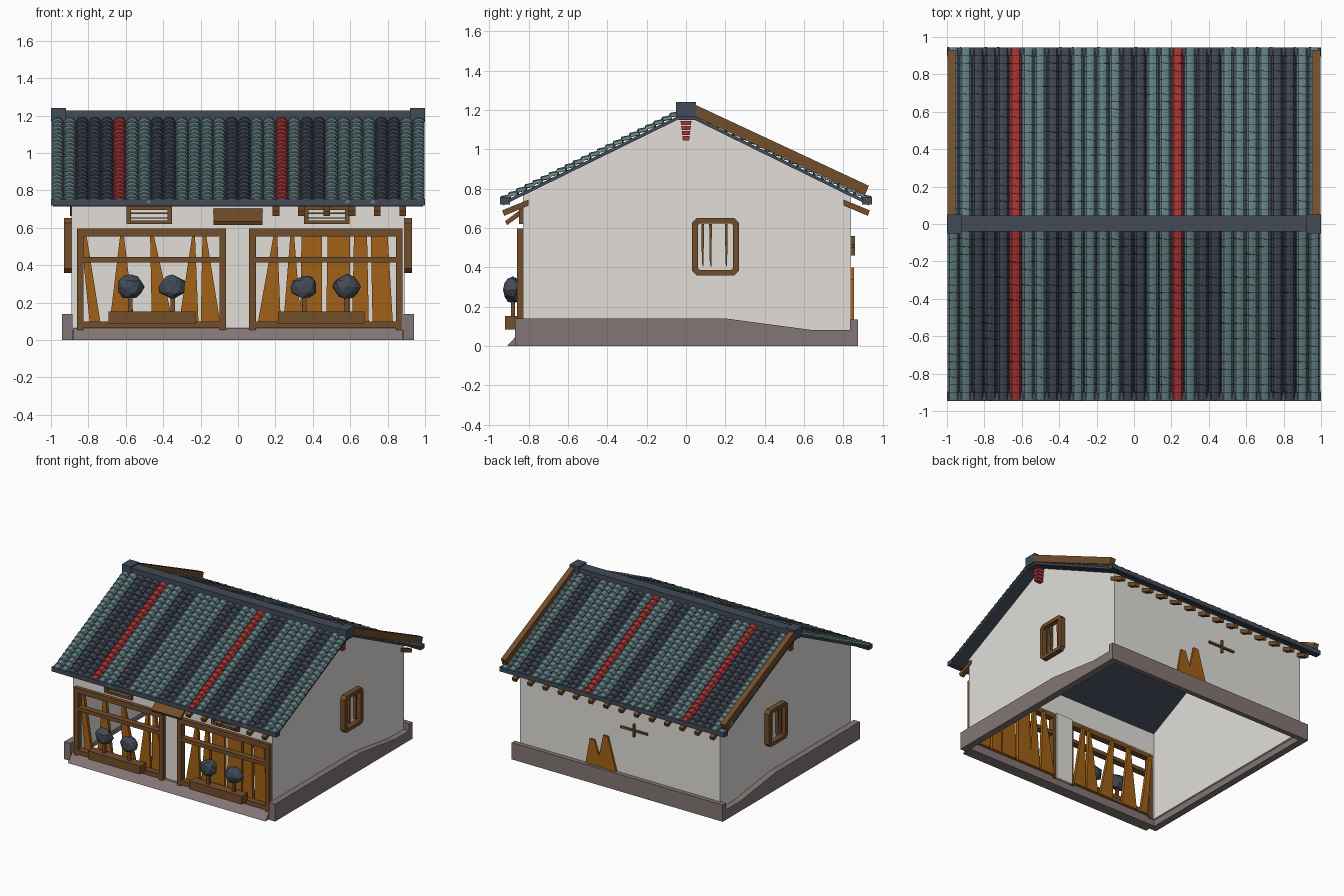
import bpy, bmesh, math, random
from mathutils import Matrix, Vector

random.seed(4)
if "Cube" in bpy.data.objects:
    bpy.data.objects.remove(bpy.data.objects["Cube"], do_unlink=True)


def material(name, *rgb):
    m = bpy.data.materials.new(name)
    m.use_nodes = True
    m.diffuse_color = (*rgb, 1)
    bsdf = m.node_tree.nodes["Principled BSDF"]
    bsdf.inputs["Base Color"].default_value = (*rgb, 1)
    bsdf.inputs["Roughness"].default_value = 0.9
    return m


plaster = material("plaster", 0.76, 0.74, 0.70)
stone = material("plinth_stone", 0.23, 0.18, 0.18)
timber = material("brown_timber", 0.17, 0.075, 0.024)
plank_wood = material("orange_wood", 0.36, 0.12, 0.008)
slate = material("ridge_slate", 0.055, 0.07, 0.095)
teal = material("teal_tile", 0.125, 0.215, 0.23)
dark = material("dark_tile", 0.05, 0.062, 0.088)
red = material("red_tile", 0.38, 0.035, 0.035)


def finish(name, bm, *mats):
    bmesh.ops.recalc_face_normals(bm, faces=bm.faces)
    mesh = bpy.data.meshes.new(name)
    bm.to_mesh(mesh)
    bm.free()
    ob = bpy.data.objects.new(name, mesh)
    bpy.context.collection.objects.link(ob)
    for m in mats:
        mesh.materials.append(m)
    return ob


def prism(name, pts, axis, a, b, mat):
    """Extrude a profile, (y, z) along x or (x, z) along y."""
    bm = bmesh.new()

    def place(p, d):
        return (d, p[0], p[1]) if axis == "x" else (p[0], d, p[1])
    va = [bm.verts.new(place(p, a)) for p in pts]
    vb = [bm.verts.new(place(p, b)) for p in pts]
    bm.faces.new(va)
    bm.faces.new(vb[::-1])
    n = len(pts)
    for i in range(n):
        j = (i + 1) % n
        bm.faces.new((va[i], vb[i], vb[j], va[j]))
    return finish(name, bm, mat)


def box(name, x0, x1, y0, y1, z0, z1, mat):
    return prism(name, [(x0, z0), (x1, z0), (x1, z1), (x0, z1)], "y", y0, y1, mat)


def plank(name, x0, x1, t0, t1, z0, z1, y0, y1, mat):
    """Tapered board: x0..x1 at the bottom, t0..t1 at the top."""
    return prism(name, [(x0, z0), (x1, z0), (t1, z1), (t0, z1)], "y", y0, y1, mat)


def roof_z(y, base=1.19):
    return base - 0.491 * abs(y)


# Plaster walls
for s in (-1, 1):
    gable = [(-0.83, 0.05), (0.84, 0.05), (0.84, 0.775), (0, 1.175), (-0.83, 0.775)]
    prism("gable_wall", gable, "x", s * 0.87, s * 0.89, plaster)
    box("front_corner", s * 0.85, s * 0.89, -0.83, -0.81, 0.05, 0.775, plaster)
box("back_wall", -0.89, 0.89, 0.82, 0.84, 0.05, 0.775, plaster)
box("front_header", -0.89, 0.89, -0.83, -0.81, 0.59, 0.775, plaster)
box("front_pillar", -0.08, 0.07, -0.83, -0.8, 0.05, 0.6, plaster)

# Stone plinth around an open floor
side = [(-0.87, 0), (0.87, 0), (0.87, 0.08), (0.65, 0.08), (0.2, 0.14), (-0.87, 0.14)]
for s in (-1, 1):
    prism("side_plinth", side, "x", s * 0.885, s * 0.94, stone)
box("back_plinth", -0.94, 0.94, 0.835, 0.875, 0, 0.135, stone)
prism("front_plinth", [(-0.91, 0), (-0.82, 0), (-0.82, 0.065), (-0.85, 0.065)],
      "x", -0.88, 0.88, stone)

# Roof boards, eave rails and ridge
for s in (-1, 1):
    board = [(0, 1.19), (s * 0.93, roof_z(0.93)), (s * 0.93, roof_z(0.93, 1.172)), (0, 1.172)]
    prism("roof_board", board, "x", -0.99, 0.99, slate)
    box("eave_rail", -1, 1, min(s * 0.895, s * 0.945), max(s * 0.895, s * 0.945),
        0.72, 0.755, slate)
    box("ridge_end", min(s * 0.92, s), max(s * 0.92, s), -0.05, 0.052, 1.165, 1.24, slate)
    barge = [(0.03, 1.235), (0.93, 0.815), (0.91, 0.765), (0.05, 1.165)]
    prism("barge_board", barge, "x", s * 0.955, s * 0.998, timber)
box("ridge_beam", -0.99, 0.99, -0.04, 0.045, 1.15, 1.228, slate)

# Overlapping curved tiles in coloured columns
COLS, ROWS = 30, 22
arch = [(-0.47, 0), (-0.3, 0.75), (0, 1), (0.3, 0.75), (0.47, 0)]
width = 2 / COLS
bm = bmesh.new()
for s in (-1, 1):
    for i in range(COLS):
        if i in (5, 18):
            colour = 2
        else:
            colour = 1 if i % 6 in (2, 3) or i == 4 else 0
        cx = -1 + (i + 0.5) * width
        for r in range(ROWS):
            y0 = 0.035 + r * 0.041
            y1 = min(y0 + 0.046, 0.943)
            skew = random.uniform(-0.006, 0.006)
            rings = []
            for y, lift in ((y0, 0.0), (y1, 0.013)):
                ring = []
                for u, h in arch:
                    yy = y + skew * u * 2
                    ring.append(bm.verts.new((cx + u * width, s * yy,
                                              roof_z(yy) + lift + h * 0.022)))
                rings.append(ring)
            foot = [bm.verts.new((cx + u * width, s * y1, roof_z(y1))) for u in (-0.47, 0.47)]
            a, b = rings
            faces = [bm.faces.new((a[k], a[k + 1], b[k + 1], b[k])) for k in range(4)]
            faces.append(bm.faces.new(b + foot[::-1]))
            for f in faces:
                f.material_index = colour
finish("roof_tiles", bm, teal, dark, red)

# Rafter ends
for k in range(14):
    x = -0.88 + k * 0.1354
    for s in (-1, 1):
        if s > 0 or x > 0.1:
            rafter = [(s * 0.8, 0.745), (s * 0.935, 0.69), (s * 0.925, 0.662), (s * 0.8, 0.715)]
            prism("rafter_end", rafter, "x", x - 0.018, x + 0.018, timber)

# Gable windows and stepped pendants
for s in (-1, 1):
    yc, zc = 0.15, 0.505

    def octagon(w, h, c):
        return [(yc + p, zc + q) for p, q in
                ((-w, -h + c), (-w + c, -h), (w - c, -h), (w, -h + c),
                 (w, h - c), (w - c, h), (-w + c, h), (-w, h - c))]
    outer, inner = octagon(0.12, 0.147, 0.025), octagon(0.088, 0.118, 0.008)
    bm = bmesh.new()
    loops = [[bm.verts.new((s * x, y, z)) for y, z in ring]
             for x, ring in ((0.885, outer), (0.93, outer), (0.93, inner), (0.885, inner))]
    for n in range(4):
        p, q = loops[n], loops[(n + 1) % 4]
        for k in range(8):
            j = (k + 1) % 8
            bm.faces.new((p[k], p[j], q[j], q[k]))
    finish("gable_window_frame", bm, timber)
    for y in (0.085, 0.125, 0.205):
        prism("gable_window_bar", [(y - 0.004, 0.42), (y + 0.004, 0.4), (y + 0.007, 0.62),
                                   (y - 0.007, 0.62)], "x", s * 0.89, s * 0.91, timber)
    for k in range(5):
        w = 0.028 - k * 0.003
        z = 1.15 - k * 0.026
        prism("gable_pendant", [(-w, z), (w, z), (w + 0.003, z + 0.021), (-w - 0.003, z + 0.021)],
              "x", s * 0.885, s * 0.945, red)

# Front timber frames, flower boxes and shrubs
for x0, x1, bx, shrubs in ((-0.86, -0.065, -0.46, (-0.575, -0.35)),
                           (0.06, 0.88, 0.445, (0.355, 0.58))):
    for z0, z1 in ((0.555, 0.597), (0.415, 0.445), (0.065, 0.1)):
        box("frame_rail", x0, x1, -0.86, -0.81, z0, z1, timber)
    for a in (x0, x1 - 0.035):
        box("frame_post", a, a + 0.035, -0.86, -0.81, 0.05, 0.597, timber)
    box("flower_box", bx - 0.232, bx + 0.232, -0.92, -0.845, 0.085, 0.152, timber)
    for x in shrubs:
        box("shrub_stem", x - 0.012, x + 0.012, -0.89, -0.87, 0.15, 0.25, timber)
        bm = bmesh.new()
        bmesh.ops.create_icosphere(bm, subdivisions=2, radius=1)
        for v in bm.verts:
            v.co *= random.uniform(0.82, 1.06)
        bmesh.ops.transform(bm, verts=bm.verts, matrix=Matrix.Translation((x, -0.88, 0.285))
                            @ Matrix.Diagonal((0.077, 0.052, 0.067, 1)))
        finish("shrub", bm, slate)

# Tapered and full boards inside the openings
for x0, x1, t0, t1 in ((-0.79, -0.73, -0.84, -0.81), (-0.69, -0.55, -0.63, -0.61),
                       (-0.46, -0.34, -0.47, -0.45), (-0.32, -0.21, -0.245, -0.23),
                       (-0.2, -0.09, -0.19, -0.17), (0.1, 0.23, 0.19, 0.21),
                       (0.24, 0.34, 0.28, 0.3), (0.33, 0.45, 0.34, 0.45),
                       (0.47, 0.6, 0.48, 0.6), (0.61, 0.7, 0.62, 0.69),
                       (0.72, 0.83, 0.71, 0.8)):
    plank("door_board", x0, x1, t0, t1, 0.06, 0.56, -0.815, -0.79, plank_wood)

# Small upper windows and central canopy
for x in (-0.475, 0.475):
    for z in (0.62, 0.695):
        box("upper_window_rail", x - 0.12, x + 0.12, -0.85, -0.825, z, z + 0.018, timber)
    for d in (-0.11, 0.11):
        box("upper_window_post", x + d - 0.012, x + d + 0.012, -0.85, -0.825, 0.62, 0.713, timber)
    for z in (0.65, 0.675):
        box("upper_window_bar", x - 0.1, x + 0.1, -0.84, -0.825, z, z + 0.006, timber)
prism("canopy", [(-0.82, 0.71), (-0.82, 0.68), (-0.91, 0.615), (-0.92, 0.635)],
      "x", -0.13, 0.13, timber)

# Boards and peg on the back wall
plank("back_board", 0.02, 0.2, 0.1, 0.14, 0.12, 0.4, 0.835, 0.855, plank_wood)
plank("back_board", 0.14, 0.3, 0.22, 0.26, 0.12, 0.34, 0.835, 0.855, plank_wood)
box("back_peg_bar", -0.25, -0.01, 0.835, 0.855, 0.5, 0.515, timber)
box("back_peg", -0.14, -0.125, 0.835, 0.86, 0.46, 0.56, timber)
